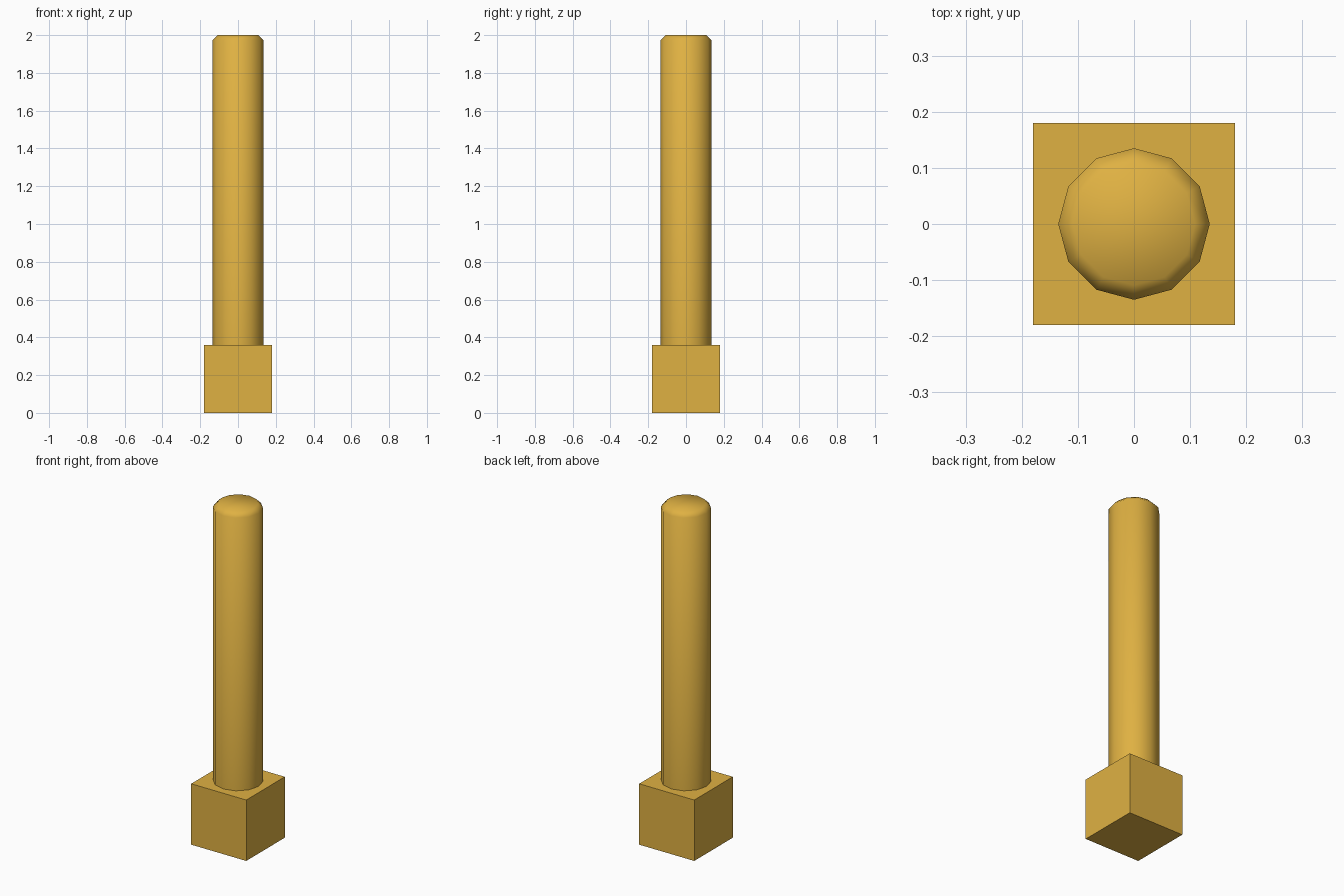
import bpy
import bmesh
from math import cos, sin, tau, radians

if "Cube" in bpy.data.objects:
    bpy.data.objects.remove(bpy.data.objects["Cube"])

HEAD = 0.36      # side of the square head
RADIUS = 0.135   # shaft radius
CHAMFER = 0.026
SIDES = 12

brass = bpy.data.materials.new("brass")
brass.diffuse_color = (0.74, 0.44, 0.055, 1)
brass.use_nodes = True
brass.node_tree.nodes["Principled BSDF"].inputs["Base Color"].default_value = brass.diffuse_color


def add_object(name, bm):
    bmesh.ops.recalc_face_normals(bm, faces=bm.faces)
    mesh = bpy.data.meshes.new(name)
    bm.to_mesh(mesh)
    bm.free()
    mesh.materials.append(brass)
    obj = bpy.data.objects.new(name, mesh)
    bpy.context.collection.objects.link(obj)
    return obj


# Square head: a cube standing on the ground
bm = bmesh.new()
bmesh.ops.create_cube(bm, size=HEAD)
bmesh.ops.translate(bm, verts=bm.verts, vec=(0, 0, HEAD / 2))
add_object("square_head", bm)

# Round shaft: stacked rings, set slightly into the head, chamfered at the tip
bm = bmesh.new()
profile = [(RADIUS, HEAD - 0.02), (RADIUS, 2 - CHAMFER), (RADIUS - CHAMFER, 2)]
rings = [[bm.verts.new((r * cos(tau * i / SIDES), r * sin(tau * i / SIDES), z))
          for i in range(SIDES)] for r, z in profile]
for low, high in zip(rings, rings[1:]):
    for i in range(SIDES):
        j = (i + 1) % SIDES
        bm.faces.new((low[i], low[j], high[j], high[i]))
bm.faces.new(rings[-1])
bm.faces.new(rings[0][::-1])
shaft = add_object("shaft", bm)

# Smooth across the sides and chamfer
bpy.context.view_layer.objects.active = shaft
shaft.select_set(True)
bpy.ops.object.shade_smooth_by_angle(angle=radians(60))
